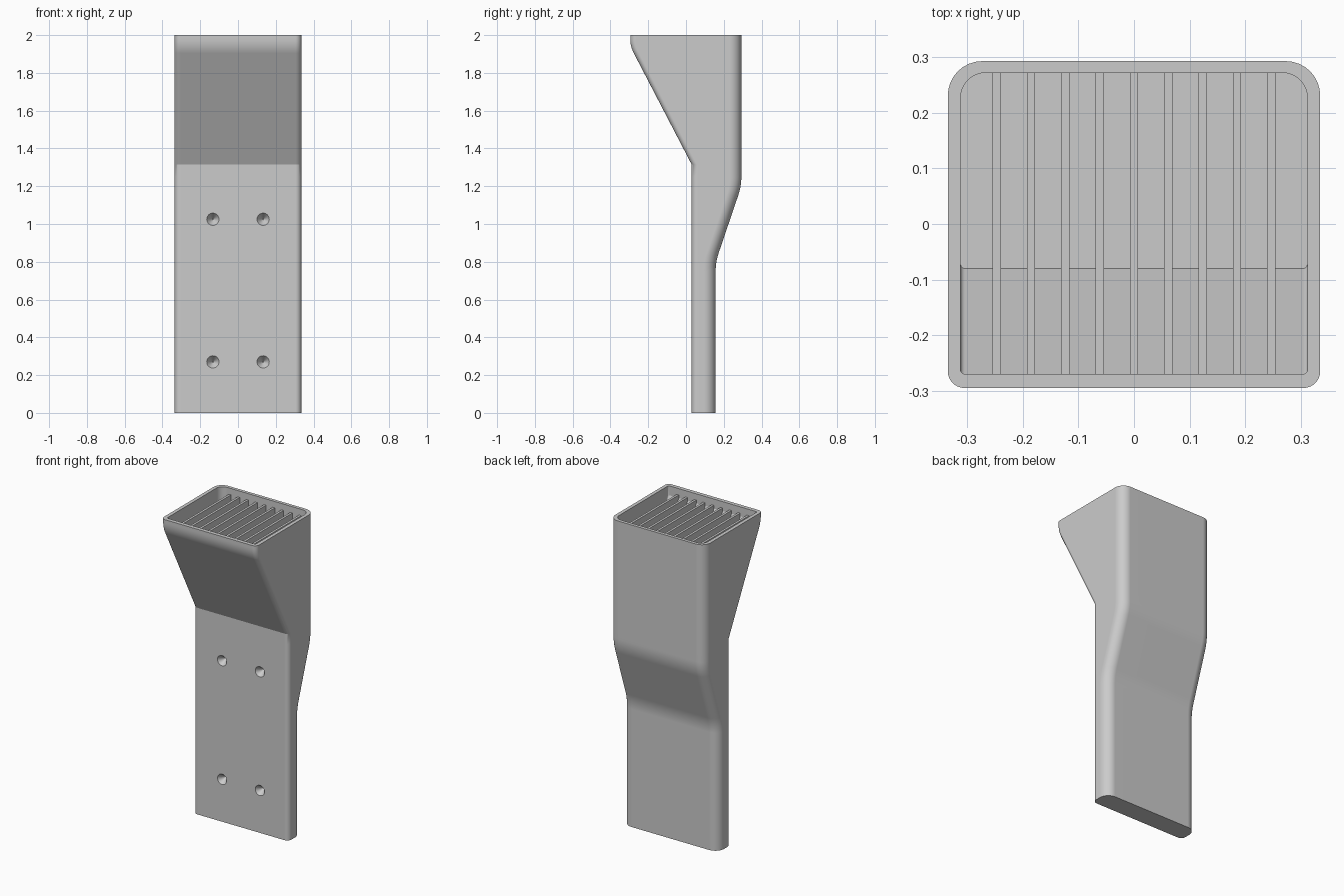
import bpy, bmesh, math

cube = bpy.data.objects.get("Cube")
if cube:
    bpy.data.objects.remove(cube, do_unlink=True)

grey = bpy.data.materials.new("light grey")
grey.use_nodes = True
grey.diffuse_color = (0.6, 0.6, 0.6, 1)
grey.node_tree.nodes["Principled BSDF"].inputs["Base Color"].default_value = (0.6, 0.6, 0.6, 1)


def finish(name, bm):
    bmesh.ops.recalc_face_normals(bm, faces=bm.faces[:])
    mesh = bpy.data.meshes.new(name)
    bm.to_mesh(mesh)
    bm.free()
    mesh.materials.append(grey)
    ob = bpy.data.objects.new(name, mesh)
    bpy.context.collection.objects.link(ob)
    return ob


def activate(ob):
    bpy.ops.object.select_all(action='DESELECT')
    ob.select_set(True)
    bpy.context.view_layer.objects.active = ob


def round_bends(points, reach, steps=6):
    """Replace inner corners of a (y, z) polyline by short curves."""
    out = [points[0]]
    for a, b, c in zip(points, points[1:], points[2:]):
        def toward(p):
            t = reach / math.dist(b, p)
            return [b[i] + (p[i] - b[i]) * t for i in (0, 1)]
        p, q = toward(a), toward(c)
        for k in range(steps + 1):
            t = k / steps
            out.append(tuple((1 - t) ** 2 * p[i] + 2 * t * (1 - t) * b[i] + t * t * q[i]
                             for i in (0, 1)))
    return out + [points[-1]]


def y_at(points, z):
    for (y0, z0), (y1, z1) in zip(points, points[1:]):
        if z <= z1 + 1e-7:
            return y0 + (y1 - y0) * (z - z0) / (z1 - z0)
    return points[-1][0]


def section(half, front, back, r_front, r_back, steps=8):
    """Rounded rectangle with separate front and back corner radii."""
    corners = [(half - r_front, front + r_front, r_front, -90),
               (half - r_back, back - r_back, r_back, 0),
               (r_back - half, back - r_back, r_back, 90),
               (r_front - half, front + r_front, r_front, 180)]
    return [(cx + r * math.cos(math.radians(a + 90 * k / steps)),
             cy + r * math.sin(math.radians(a + 90 * k / steps)))
            for cx, cy, r, a in corners for k in range(steps + 1)]


def loft(name, half, front, back, r_front, r_back):
    bm = bmesh.new()
    levels = sorted({round(z, 5) for _, z in front + back})
    rings = [[bm.verts.new((x, y, z)) for x, y in
              section(half, y_at(front, z), y_at(back, z), r_front, r_back)] for z in levels]
    for low, high in zip(rings, rings[1:]):
        for i in range(len(low)):
            j = (i + 1) % len(low)
            bm.faces.new((low[i], low[j], high[j], high[i]))
    bm.faces.new(rings[0][::-1])
    bm.faces.new(rings[-1])
    return finish(name, bm)


# Main body: flat lower plate flaring into the wide head
slope = [(0.03, 1.315), (-0.295, 1.94), (-0.295, 2)]
front_line = [(0.03, 0)] + round_bends(slope, 0.04)
back_line = round_bends([(0.157, 0), (0.157, 0.8), (0.293, 1.2), (0.293, 2)], 0.05)
body = loft("body", 0.335, front_line, back_line, 0.03, 0.062)

# Open pocket in the head
floor_z = 1.57
pocket_front = [(-0.08, floor_z), (-0.27, 1.94), (-0.27, 2.1)]
cutters = [loft("pocket_cutter", 0.312, pocket_front,
                [(0.272, floor_z), (0.272, 2.1)], 0.008, 0.045)]

# Conical screw holes in the plate
for x in (-0.133, 0.133):
    for z in (0.27, 1.025):
        bm = bmesh.new()
        bmesh.ops.create_cone(bm, cap_ends=True, segments=32, radius1=0.04, radius2=0.003, depth=0.05)
        for v in bm.verts:
            vx, vy, vz = v.co
            v.co = (x + vx, 0.045 + vz, z - vy)
        cutters.append(finish("hole_cutter", bm))

activate(body)
for cutter in cutters:
    mod = body.modifiers.new("cut", 'BOOLEAN')
    mod.operation = 'DIFFERENCE'
    mod.solver = 'EXACT'
    mod.object = cutter
    bpy.ops.object.modifier_apply(modifier=mod.name)
    bpy.data.objects.remove(cutter, do_unlink=True)
bpy.ops.object.shade_smooth_by_angle(angle=math.radians(20))
weighted = body.modifiers.new("even shading", 'WEIGHTED_NORMAL')
weighted.keep_sharp = True

# Row of thin fins standing in the pocket
fin_side = [(-0.085, floor_z - 0.005), (0.277, floor_z - 0.005), (0.277, 1.96),
            (-0.275, 1.96), (-0.275, 1.94)]
for n in range(-4, 5):
    x = n * 0.0618
    bm = bmesh.new()
    face = bm.faces.new([bm.verts.new((x - 0.0075, y, z)) for y, z in fin_side])
    extruded = bmesh.ops.extrude_face_region(bm, geom=[face])
    bmesh.ops.translate(bm, vec=(0.015, 0, 0),
                        verts=[g for g in extruded["geom"] if isinstance(g, bmesh.types.BMVert)])
    finish("fin_%d" % (n + 5), bm)
